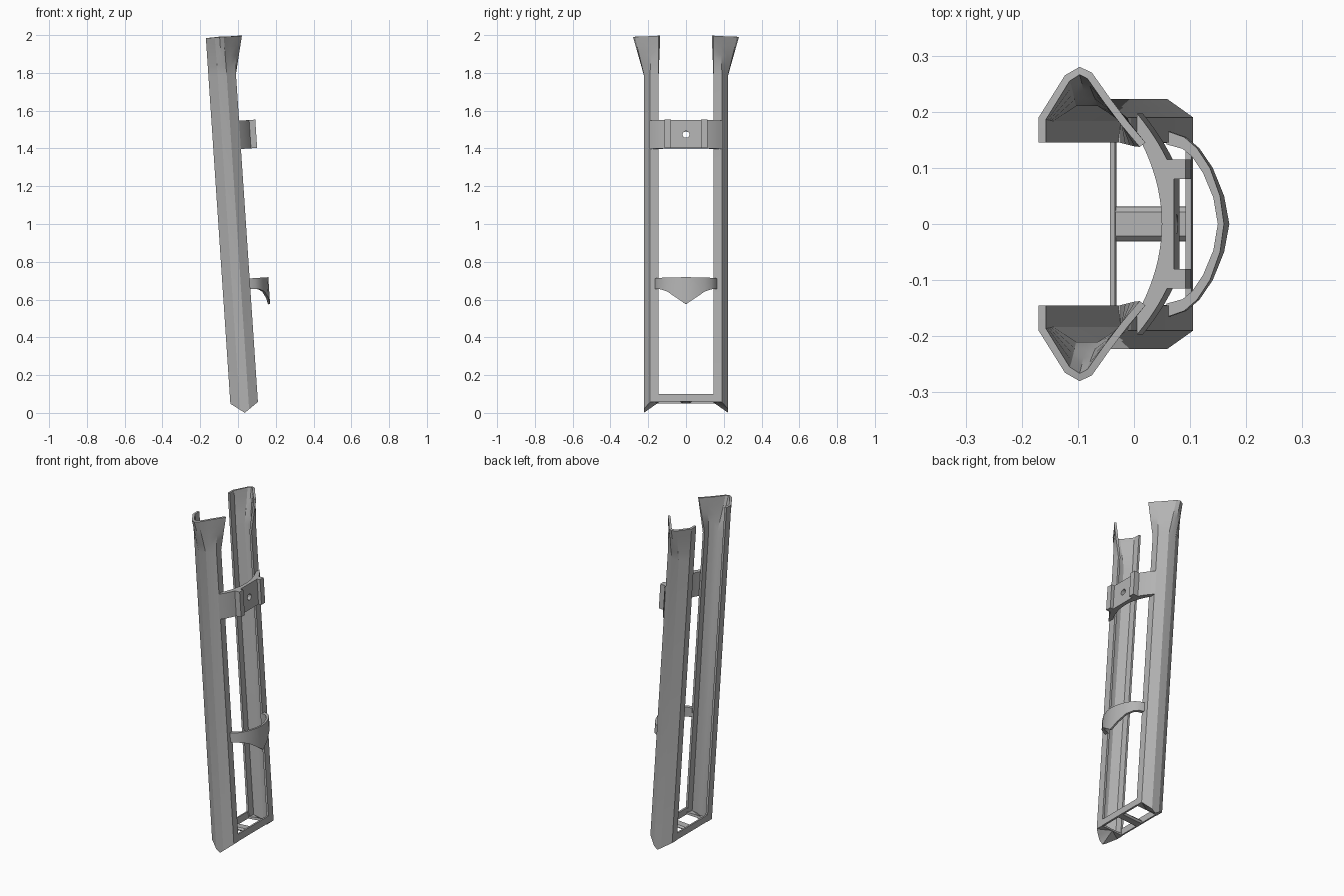
import bpy, bmesh, math
from mathutils import Matrix, Vector

cube = bpy.data.objects.get("Cube")
if cube:
    bpy.data.objects.remove(cube, do_unlink=True)

LEAN = -math.atan(0.067)
X_BACK, X_FRONT, X_MID = -0.037, 0.109, 0.036
Y_IN = 0.145
parts = []

grey = bpy.data.materials.new("plain_grey")
grey.use_nodes = True
COLOUR = (0.45, 0.45, 0.45, 1)
grey.diffuse_color = COLOUR
grey.node_tree.nodes["Principled BSDF"].inputs["Base Color"].default_value = COLOUR


def finish(name, bm, fix_normals=True):
    """Turn a bmesh into a leaning object."""
    if fix_normals:
        bmesh.ops.recalc_face_normals(bm, faces=bm.faces)
    mesh = bpy.data.meshes.new(name)
    bm.to_mesh(mesh)
    bm.free()
    obj = bpy.data.objects.new(name, mesh)
    obj.rotation_euler.y = LEAN
    mesh.materials.append(grey)
    bpy.context.collection.objects.link(obj)
    parts.append(obj)
    return obj


def box(name, low, high, bevel=0):
    low, high = Vector(low), Vector(high)
    bm = bmesh.new()
    bmesh.ops.create_cube(bm, size=1)
    bmesh.ops.scale(bm, vec=high - low, verts=bm.verts)
    bmesh.ops.translate(bm, vec=(low + high) / 2, verts=bm.verts)
    if bevel:
        along = [e for e in bm.edges
                 if abs(e.verts[0].co.x - e.verts[1].co.x) > bevel]
        bmesh.ops.bevel(bm, geom=along, offset=bevel, segments=1, affect='EDGES')
    return finish(name, bm)


# Side rails: inward-facing channels with a pointed foot and a flared mouth
section = [(X_BACK, Y_IN), (X_BACK, .19), (.012, .223), (X_MID, .223),
           (.06, .223), (.084, .207), (X_FRONT, .19), (X_FRONT, Y_IN)]
mouth = [(X_BACK, Y_IN), (X_BACK, .19), (.01, .265), (X_MID, .28),
         (.058, .27), (.09, .225), (.122, .183), (.154, Y_IN)]
FOOT, NECK, TOP = 0.053, 1.79, 1.991

bm = bmesh.new()
foot_slope = FOOT / (X_FRONT - X_MID)
rings = [[bm.verts.new((x, y, abs(x - X_MID) * foot_slope - .002)) for x, y in section],
         [bm.verts.new((x, y, NECK)) for x, y in section]]
STEPS = 4
for step in range(1, STEPS + 1):
    t = step / STEPS
    rings.append([bm.verts.new((a + (c - a) * t, b + (d - b) * t, NECK + (TOP - NECK) * t))
                  for (a, b), (c, d) in zip(section, mouth)])
for lower, upper in zip(rings, rings[1:]):
    for i in range(len(section) - 1):
        bm.faces.new((lower[i], upper[i], upper[i + 1], lower[i + 1]))
apex = bm.verts.new((X_MID, Y_IN, FOOT))
for a, b in zip(rings[0], rings[0][1:]):
    bm.faces.new((apex, a, b))
rails = finish("side_rails", bm, fix_normals=False)
wall = rails.modifiers.new("wall", 'SOLIDIFY')
wall.thickness, wall.offset, wall.use_even_offset = 0.013, -1, True
mirror = rails.modifiers.new("mirror", 'MIRROR')
mirror.use_axis = (False, True, False)
mirror.use_mirror_merge = False

# Bottom frame joining the rails
box("frame_front_bar", (.098, -.16, FOOT), (X_FRONT, .16, .094))
box("frame_back_bar", (X_BACK, -.16, FOOT), (-.028, .16, .094))
box("frame_crossbar", (-.03, -.031, FOOT), (.1, .031, .072), bevel=.01)

# Upper band: curved bridge with two ridges and a drilled plate
BAND_LOW, BAND_HIGH = 1.393, 1.543


def arc(y_end, x_end, x_mid, y_stop, count):
    """Points (x, y) on a parabola-like bow, from y_end down to y_stop."""
    ys = [y_end + (y_stop - y_end) * i / count for i in range(count + 1)]
    return [(x_mid + (x_end - x_mid) * (y / y_end) ** 2, y) for y in ys]


outer = arc(.197, X_FRONT, .19, .115, 6)
ridge = [(.195, .115), (.195, .08), (.175, .08)]
inner = arc(.16, X_FRONT, .153, 0, 10)
half = inner[::-1] + outer + ridge
outline = half + [(x, -y) for x, y in half[:0:-1]]
bm = bmesh.new()
base = bm.faces.new([bm.verts.new((x, y, BAND_LOW)) for x, y in outline])
grown = bmesh.ops.extrude_face_region(bm, geom=[base], use_keep_orig=True)
bmesh.ops.translate(bm, vec=(0, 0, BAND_HIGH - BAND_LOW),
                    verts=[g for g in grown["geom"] if isinstance(g, bmesh.types.BMVert)])
band = finish("upper_band", bm)

bm = bmesh.new()
bmesh.ops.create_cone(bm, cap_ends=True, segments=24, radius1=.018, radius2=.018, depth=.2,
                      matrix=Matrix.Translation((.16, 0, 1.466)) @ Matrix.Rotation(math.pi / 2, 4, 'Y'))
drill = finish("hole_cutter", bm)
drill.hide_render = True
parts.remove(drill)
hole = band.modifiers.new("hole", 'BOOLEAN')
hole.object, hole.operation, hole.solver = drill, 'DIFFERENCE', 'EXACT'

# Lower hoop: outer y, outer x, inner y, inner x, lower edge height
stations = [(.166, .105, .142, .105, .65), (.155, .137, .134, .134, .649),
            (.135, .16, .12, .151, .645), (.1, .183, .09, .171, .632),
            (.05, .201, .047, .189, .597), (0, .208, 0, .197, .563)]
stations += [(-a, b, -c, d, e) for a, b, c, d, e in stations[-2::-1]]
HOOP_TOP = 0.706
bm = bmesh.new()
loops = [[bm.verts.new(p) for p in ((xo, yo, low), (xo, yo, HOOP_TOP),
                                    (xi, yi, HOOP_TOP), (xi, yi, low))]
         for yo, xo, yi, xi, low in stations]
for a, b in zip(loops, loops[1:]):
    for i in range(4):
        j = (i + 1) % 4
        bm.faces.new((a[i], a[j], b[j], b[i]))
bm.faces.new(loops[0])
bm.faces.new(loops[-1])
finish("lower_hoop", bm)

# Apply the modifiers and shade, keeping hard edges
bpy.ops.object.select_all(action='DESELECT')
for obj in parts:
    obj.select_set(True)
bpy.context.view_layer.objects.active = rails
bpy.ops.object.convert(target='MESH')
bpy.ops.object.shade_smooth_by_angle(angle=math.radians(28))
bpy.data.objects.remove(drill, do_unlink=True)
